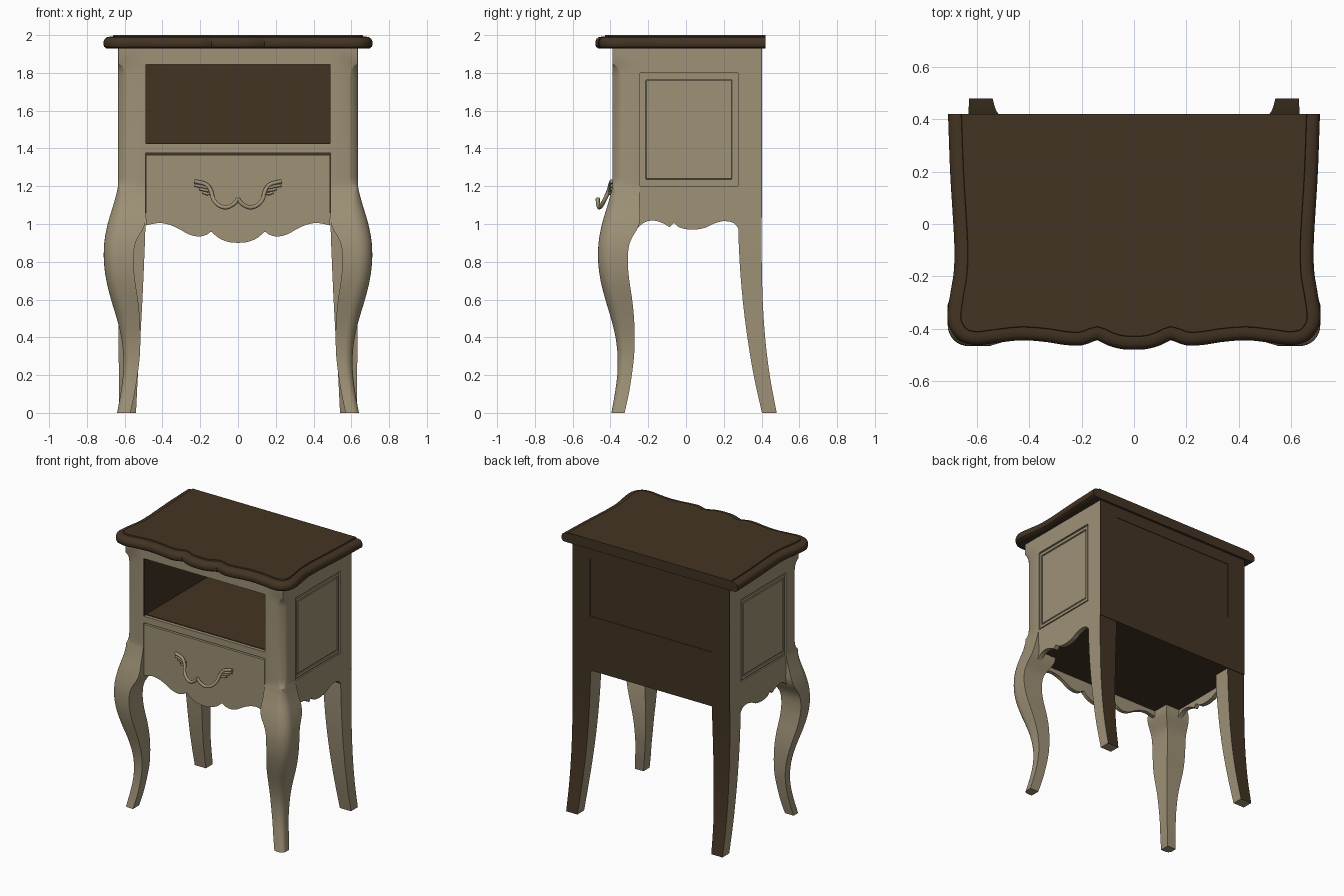
import bpy, bmesh, math
from mathutils import Vector

if "Cube" in bpy.data.objects:
    bpy.data.objects.remove(bpy.data.objects["Cube"])


def material(name, rgb):
    m = bpy.data.materials.new(name)
    m.diffuse_color = (*rgb, 1)
    m.use_nodes = True
    m.node_tree.nodes["Principled BSDF"].inputs["Base Color"].default_value = m.diffuse_color
    return m


BEIGE = material("beige paint", (0.342, 0.284, 0.183))
BROWN = material("dark walnut", (0.055, 0.034, 0.0165))


def finish(bm, name, mats, mirror=False, smooth=False):
    bmesh.ops.recalc_face_normals(bm, faces=bm.faces[:])
    me = bpy.data.meshes.new(name)
    bm.to_mesh(me)
    bm.free()
    ob = bpy.data.objects.new(name, me)
    bpy.context.collection.objects.link(ob)
    for m in mats:
        me.materials.append(m)
    if smooth:
        bpy.ops.object.select_all(action='DESELECT')
        ob.select_set(True)
        bpy.context.view_layer.objects.active = ob
        bpy.ops.object.shade_smooth_by_angle(angle=math.radians(35))
    if mirror:
        ob.modifiers.new("mirror", 'MIRROR').use_mirror_merge = False
    return ob


def box(name, x, y, z, mat, mirror=False, bevel=0):
    bm = bmesh.new()
    bmesh.ops.create_cube(bm, size=1)
    for v in bm.verts:
        v.co = [r[0] + (c + 0.5) * (r[1] - r[0]) for c, r in zip(v.co, (x, y, z))]
    if bevel:
        bmesh.ops.bevel(bm, geom=bm.edges[:], offset=bevel, segments=1, affect='EDGES')
    return finish(bm, name, [mat], mirror)


def curve(pts, n=6):
    """Smooth curve through points of any dimension."""
    p = [Vector(q) for q in pts]
    p = [2 * p[0] - p[1]] + p + [2 * p[-1] - p[-2]]
    out = []
    for a, b, c, d in zip(p, p[1:], p[2:], p[3:]):
        for k in range(n):
            t = k / n
            out.append(0.5 * (2 * b + (c - a) * t + (2 * a - 5 * b + 4 * c - d) * t * t
                              + (3 * b - a - 3 * c + d) * t ** 3))
    return out + [p[-2]]


def both_sides(half):
    return [Vector((-p[0], p[1])) for p in half[:0:-1]] + half


def plate(name, loops, axis, a, b, mat, mirror=False):
    """Flat board with optional holes, thickened along x or y."""
    bm = bmesh.new()
    edges = []
    for loop in loops:
        vs = [bm.verts.new((a, p[0], p[1]) if axis == 'x' else (p[0], a, p[1])) for p in loop]
        edges += [bm.edges.new((vs[i - 1], vs[i])) for i in range(len(vs))]
    bmesh.ops.triangle_fill(bm, edges=edges, use_beauty=True)
    ext = bmesh.ops.extrude_face_region(bm, geom=bm.faces[:], use_keep_orig=True)
    d = (b - a, 0, 0) if axis == 'x' else (0, b - a, 0)
    bmesh.ops.translate(bm, vec=d, verts=[g for g in ext['geom'] if isinstance(g, bmesh.types.BMVert)])
    return finish(bm, name, [mat], mirror)


def loft(rings):
    bm = bmesh.new()
    vs = [[bm.verts.new(p) for p in r] for r in rings]
    n = len(vs[0])
    for r, s in zip(vs, vs[1:]):
        for i in range(n):
            bm.faces.new((r[i - 1], r[i], s[i], s[i - 1]))
    bm.faces.new(vs[0])
    bm.faces.new(vs[-1])
    return bm


def rect(a, b, c, d):
    return [(a, c), (b, c), (b, d), (a, d)]


# Table top: serpentine outline with a moulded edge, straight at the back
half = curve([(0, -.48), (.05, -.477), (.1, -.463), (.14, -.443)]) + \
    curve([(.14, -.443), (.2, -.463), (.26, -.462), (.34, -.45), (.43, -.444), (.52, -.453),
           (.6, -.462), (.66, -.448), (.7, -.405), (.712, -.35), (.702, -.27), (.688, -.18),
           (.686, -.08), (.693, .05), (.702, .2), (.71, .42)])[1:]
outline = both_sides(half)
rings = []
for inset, z in [(.04, 1.928), (.015, 1.93), (.004, 1.938), (0, 1.95), (0, 1.965), (.006, 1.98),
                 (.018, 1.989), (.035, 1.992), (.05, 1.992), (.052, 2.0)]:
    ring = []
    for i, p in enumerate(outline):
        t = (outline[min(i + 1, len(outline) - 1)] - outline[max(i - 1, 0)]).normalized()
        end = i in (0, len(outline) - 1)
        ring.append((p.x - t.y * inset, .42 if end else p.y + t.x * inset, z))
    rings.append(ring)
finish(loft(rings), "table_top", [BROWN], smooth=True)

# Front cabriole legs running up into posts with a stopped chamfer
# rows: height, outer edge, inner edge, corner radius, corner roundness
rows = curve([(0, .64, .57, .03, 1), (.1, .622, .548, .035, 1), (.2, .609, .532, .04, 1),
              (.3, .607, .52, .045, 1), (.4, .618, .517, .05, 1), (.5, .642, .52, .06, 1),
              (.6, .672, .53, .068, 1), (.7, .697, .545, .074, 1), (.8, .71, .553, .078, 1),
              (.9, .708, .543, .078, 1), (1.0, .69, .492, .075, 1), (1.1, .66, .49, .06, 1),
              (1.17, .641, .49, .035, 1)], 3)
rows += [(1.19, .637, .49, .02, 1), (1.2, .635, .49, .028, .6), (1.22, .635, .49, .04, .4),
         (1.25, .635, .49, .046, .35), (1.78, .635, .49, .046, .35), (1.82, .635, .49, .038, .4),
         (1.84, .635, .49, .022, .6), (1.85, .635, .49, .004, 1), (1.93, .635, .49, .004, 1)]
rings = []
for z, o, i, r, b in rows:
    pts = [(i, o), (i, i), (o, i)]
    for k in range(9):
        t = k / 8
        ang = t * math.pi / 2
        u = (1 - b) * (1 - t) + b * math.cos(ang)
        v = (1 - b) * t + b * math.sin(ang)
        pts.append((o - r + r * u, o - r + r * v))
    rings.append([(p, .245 - q, z) for p, q in pts])
finish(loft(rings), "front_legs", [BEIGE], True, True)

# Back sabre legs and posts, brown on the rear face
rings = []
for z, f, k, i, o in curve([(0, .402, .48, .54, .63), (.2, .358, .443, .53, .631),
                            (.4, .325, .419, .517, .632), (.6, .3, .406, .506, .633),
                            (.8, .284, .401, .497, .634), (1.0, .276, .4, .49, .634),
                            (1.2, .275, .4, .49, .634), (1.93, .275, .4, .49, .634)], 4):
    rings.append([(i, f, z), (o, f, z), (o, k, z), (i, k, z)])
bm = loft(rings)
bmesh.ops.recalc_face_normals(bm, faces=bm.faces[:])
for f in bm.faces:
    f.material_index = 1 if f.normal.y > .7 else 0
finish(bm, "back_legs", [BEIGE, BROWN], True, True)

# Sides with scalloped apron and framed panel
apron = curve([(-.3, .93), (-.27, .965), (-.22, 1.008), (-.17, 1.018), (-.12, 1.003), (-.09, .985)]) + \
    curve([(-.085, .985), (-.065, 1.005)], 1) + \
    curve([(-.06, 1.003), (-.03, .98), (.035, .97), (.1, .98), (.15, 1.003), (.2, 1.015),
           (.25, 1.006), (.28, .975)])
side = apron + [(.28, 1.04), (.39, 1.04), (.39, 1.93), (-.3, 1.93)]
plate("side_frame", [side, rect(-.244, .274, 1.2, 1.8)], 'x', .6, .634, BEIGE, True)
box("side_panel", (.6, .624), (-.26, .29), (1.19, 1.81), BEIGE, True)
plate("side_moulding", [rect(-.234, .264, 1.21, 1.79), rect(-.22, .25, 1.23, 1.77)],
      'x', .62, .631, BEIGE, True)
box("side_raised_panel", (.615, .63), (-.214, .244), (1.236, 1.764), BEIGE, True, .004)

# Front rails and drawer with scalloped lower edge
box("top_rail", (-.5, .5), (-.389, -.36), (1.845, 1.93), BEIGE)
box("middle_rail", (-.5, .5), (-.389, -.36), (1.377, 1.425), BEIGE)
half = curve([(0, .9), (.05, .905), (.1, .925), (.14, .958)]) + \
    curve([(.145, .958), (.17, .942), (.21, .934), (.26, .945), (.32, .978), (.37, .998),
           (.42, 1.005), (.487, .993)])
front = both_sides(half) + [(.487, 1.366), (-.487, 1.366)]
plate("drawer_front", [front], 'y', -.388, -.36, BEIGE)
box("drawer_box", (-.489, .489), (-.365, .385), (1.04, 1.43), BROWN)
box("bottom_panel", (-.605, .605), (-.362, .392), (1.035, 1.055), BROWN)

# Open compartment lining
box("compartment_wall", (.487, .5), (-.384, .385), (1.425, 1.85), BROWN, True)
box("compartment_ceiling", (-.495, .495), (-.362, .385), (1.846, 1.86), BROWN)
box("compartment_back", (-.495, .495), (.375, .399), (1.42, 1.855), BROWN)

# Back board with inset panel
plate("back_board", [rect(-.634, .634, 1.035, 1.93), rect(-.49, .49, 1.43, 1.845)],
      'y', .39, .403, BROWN)


# Drawer handle: bail with leaf curls
def tube(name, pts, radius):
    cu = bpy.data.curves.new(name, 'CURVE')
    cu.dimensions = '3D'
    cu.bevel_depth, cu.bevel_resolution, cu.use_fill_caps = radius, 2, True
    path = curve(pts, 5)
    sp = cu.splines.new('POLY')
    sp.points.add(len(path) - 1)
    for q, p in zip(sp.points, path):
        q.co = (*p, 1)
    ob = bpy.data.objects.new(name, cu)
    bpy.context.collection.objects.link(ob)
    bpy.ops.object.select_all(action='DESELECT')
    ob.select_set(True)
    bpy.context.view_layer.objects.active = ob
    bpy.ops.object.convert(target='MESH')
    ob = bpy.context.object
    ob.data.materials.append(BEIGE)
    bpy.ops.object.shade_smooth_by_angle(angle=math.radians(50))
    ob.modifiers.new("mirror", 'MIRROR')


tube("handle_bail", [(0, -.467, 1.135), (.02, -.466, 1.108), (.06, -.46, 1.088), (.1, -.448, 1.098),
                     (.13, -.43, 1.13), (.143, -.41, 1.175), (.17, -.4, 1.21), (.23, -.393, 1.226)], .011)
for k, (x, z) in enumerate([(.228, 1.205), (.205, 1.187), (.185, 1.168)]):
    tube("handle_leaf_%d" % (k + 1), [(.14, -.404, 1.165 + .01 * (2 - k)),
         ((.14 + x) / 2, -.4, z - .008), (x, -.393, z)], .008)
